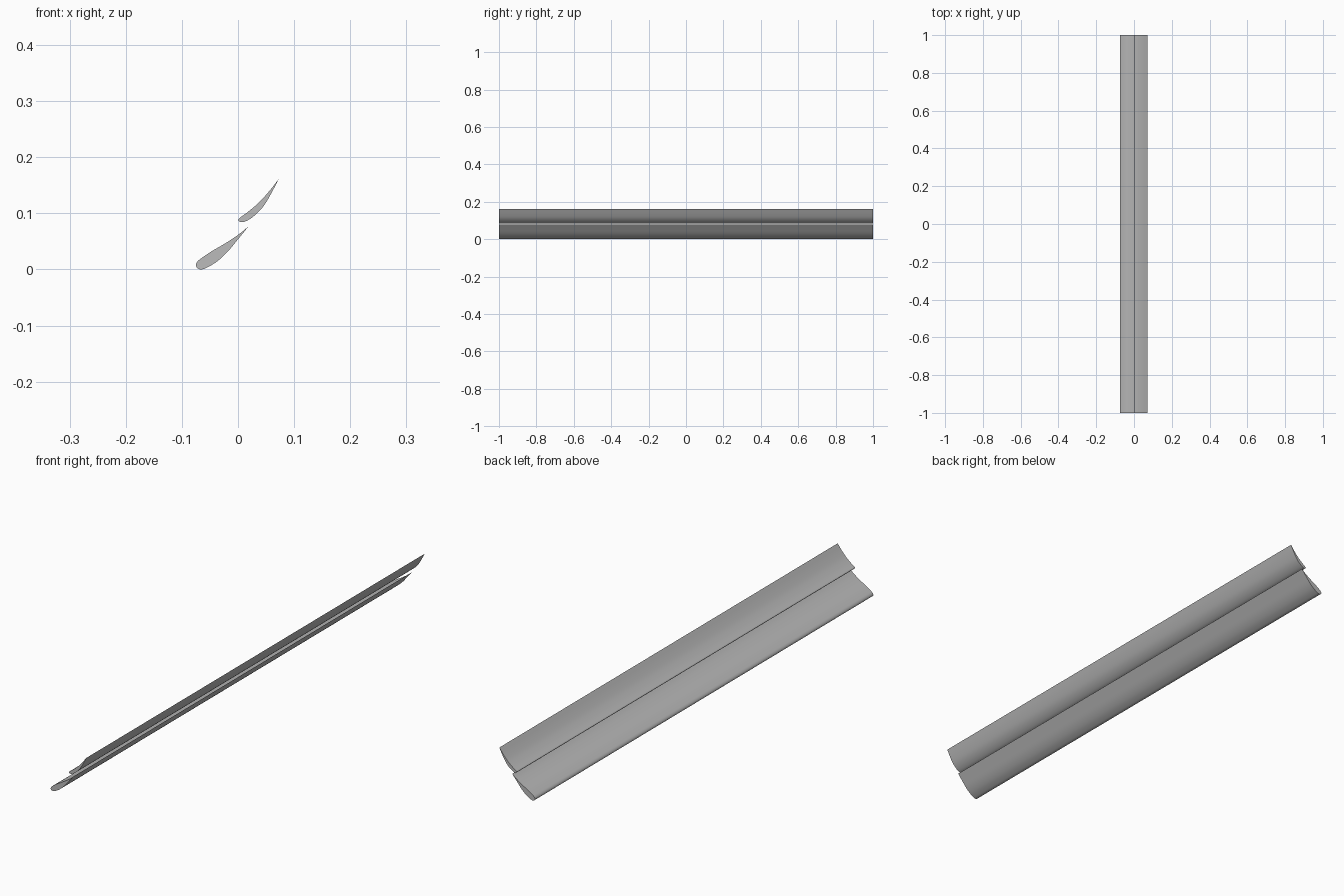
import bpy, bmesh
from mathutils import Vector

if "Cube" in bpy.data.objects:
    bpy.data.objects.remove(bpy.data.objects["Cube"])

metal = bpy.data.materials.new("plain grey")
metal.diffuse_color = (0.5, 0.5, 0.5, 1)
metal.use_nodes = True
metal.node_tree.nodes["Principled BSDF"].inputs["Base Color"].default_value = metal.diffuse_color


def smooth_outline(pts, steps=5):
    """Spline from the sharp trailing edge, round the nose and back again."""
    p = [Vector(q) for q in pts]
    p = [2 * p[0] - p[1]] + p + [p[0], 2 * p[0] - p[-1]]
    out = []
    for i in range(1, len(p) - 2):
        a, b, c, d = p[i - 1:i + 3]
        for k in range(steps):
            t = k / steps
            out.append(0.5 * (2 * b + (c - a) * t + (2 * a - 5 * b + 4 * c - d) * t ** 2
                              + (3 * b - a - 3 * c + d) * t ** 3))
    return out


def foil(name, pts):
    """Extrude the closed profile along y and cap both ends."""
    bm = bmesh.new()
    outline = smooth_outline(pts)
    front = [bm.verts.new((q.x, -1, q.y)) for q in outline]
    back = [bm.verts.new((q.x, 1, q.y)) for q in outline]
    n = len(outline)
    for i in range(n):
        j = (i + 1) % n
        bm.faces.new((front[i], front[j], back[j], back[i]))
    bm.faces.new(front)
    bm.faces.new(back[::-1])
    bmesh.ops.recalc_face_normals(bm, faces=bm.faces)
    mesh = bpy.data.meshes.new(name)
    bm.to_mesh(mesh)
    bm.free()
    mesh.materials.append(metal)
    ob = bpy.data.objects.new(name, mesh)
    bpy.context.collection.objects.link(ob)
    bpy.ops.object.select_all(action='DESELECT')
    ob.select_set(True)
    bpy.context.view_layer.objects.active = ob
    bpy.ops.object.shade_smooth_by_angle()


# Lower blade: thick nose, nearly straight top
foil("lower_blade", [(0.019, 0.077), (0.002, 0.063), (-0.022, 0.047), (-0.046, 0.033),
                     (-0.064, 0.021), (-0.072, 0.0145), (-0.0752, 0.008), (-0.0725, 0.0025),
                     (-0.065, 0.0), (-0.054, 0.004), (-0.037, 0.0145), (-0.019, 0.031),
                     (0.001, 0.055)])

# Upper blade: thinner and more curved
foil("upper_blade", [(0.0725, 0.161), (0.056, 0.140), (0.039, 0.121), (0.022, 0.106),
                     (0.008, 0.0955), (0.0025, 0.0915), (0.0005, 0.088), (0.003, 0.0852),
                     (0.0085, 0.0843), (0.019, 0.0885), (0.033, 0.099), (0.046, 0.1135),
                     (0.059, 0.135)])
